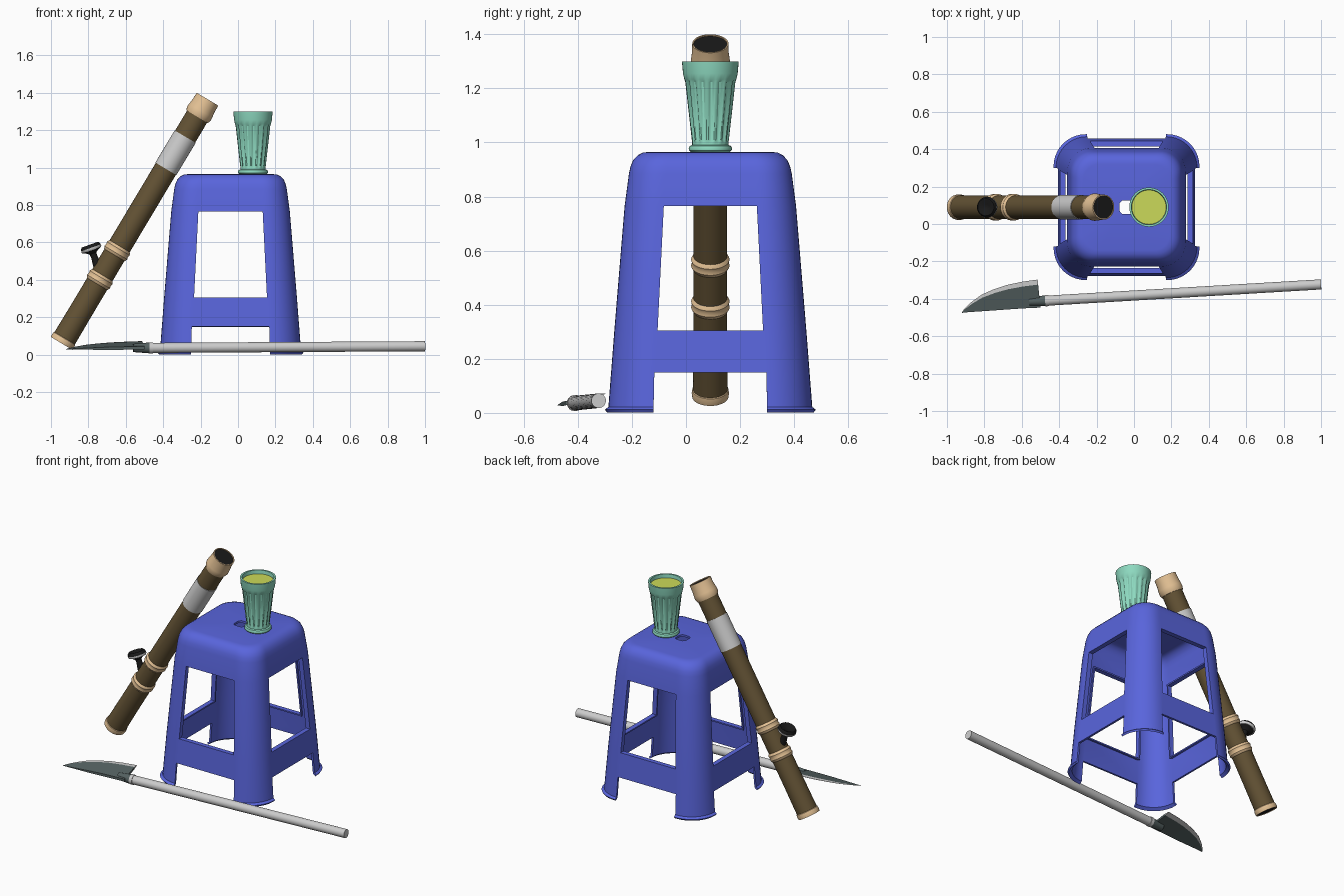
import bpy, bmesh
from math import sin, cos, pi, atan2
from mathutils import Vector, Matrix

if "Cube" in bpy.data.objects:
    bpy.data.objects.remove(bpy.data.objects["Cube"])


def material(name, r, g, b):
    m = bpy.data.materials.new(name)
    m.diffuse_color = (r, g, b, 1)
    m.use_nodes = True
    m.node_tree.nodes["Principled BSDF"].inputs["Base Color"].default_value = m.diffuse_color
    return m


BLUE = material("blue_plastic", 0.10, 0.13, 0.72)
GREEN = material("green_glass", 0.27, 0.70, 0.53)
DRINK = material("drink", 0.60, 0.70, 0.10)
BROWN = material("bamboo", 0.125, 0.085, 0.035)
TAN = material("pale_bamboo", 0.78, 0.54, 0.30)
BLACK = material("black", 0.01, 0.01, 0.01)
STEEL = material("dark_steel", 0.09, 0.12, 0.12)


def finish(name, bm, mat=None, angle=35, thickness=0):
    me = bpy.data.meshes.new(name)
    bm.to_mesh(me)
    bm.free()
    ob = bpy.data.objects.new(name, me)
    bpy.context.collection.objects.link(ob)
    if mat:
        me.materials.append(mat)
    bpy.ops.object.select_all(action='DESELECT')
    ob.select_set(True)
    bpy.context.view_layer.objects.active = ob
    if thickness:
        mod = ob.modifiers.new("wall", 'SOLIDIFY')
        mod.thickness = thickness
        mod.offset = -1
        bpy.ops.object.modifier_apply(modifier=mod.name)
    bpy.ops.object.shade_smooth_by_angle(angle=angle * pi / 180)
    return ob


def lathe(name, profile, mat, start, axis=(0, 0, 1), seg=48, groove=None):
    """Spin (radius, distance) points round an axis from a start point."""
    bm = bmesh.new()
    rings = []
    for r, s in profile:
        ring = []
        for i in range(seg):
            rr = r - (groove(i, s) if groove else 0)
            a = 2 * pi * i / seg
            ring.append(bm.verts.new((rr * cos(a), rr * sin(a), s)))
        rings.append(ring)
    for a, b in zip(rings, rings[1:]):
        for i in range(seg):
            j = (i + 1) % seg
            bm.faces.new((a[i], a[j], b[j], b[i]))
    bmesh.ops.remove_doubles(bm, verts=bm.verts, dist=1e-5)
    bmesh.ops.recalc_face_normals(bm, faces=bm.faces)
    rot = Vector((0, 0, 1)).rotation_difference(Vector(axis)).to_matrix().to_4x4()
    bm.transform(Matrix.Translation(start) @ rot)
    return finish(name, bm, mat)


# Stool: one shell of rounded-square rings (z, half width, corner radius, opening half width)
LEVELS = [(0.012, 0.390, 0.172, 0.21), (0.022, 0.377, 0.165, 0.21),
          (0.15, 0.367, 0.157, 0.207), (0.305, 0.355, 0.150, 0.195),
          (0.765, 0.317, 0.130, 0.172), (0.885, 0.301, 0.122, 0.165),
          (0.912, 0.295, 0.12, 0.16), (0.935, 0.285, 0.115, 0.16),
          (0.953, 0.268, 0.105, 0.15), (0.962, 0.250, 0.095, 0.14),
          (0.965, 0.230, 0.085, 0.13)]
ARC = 10
PER = ARC + 3
bm = bmesh.new()
rings = []
for z, h, r, w in LEVELS:
    side = [(h, -w), (h, w)]
    side += [(h - r + r * cos(pi / 2 * i / ARC), h - r + r * sin(pi / 2 * i / ARC)) for i in range(ARC + 1)]
    ring = []
    for k in range(4):
        m = Matrix.Rotation(k * pi / 2, 3, 'Z')
        ring += [bm.verts.new(m @ Vector((x, y, z))) for x, y in side]
    rings.append(ring)
# seat runs in to the round finger hole
hole = []
for v in rings[-1]:
    a = atan2(v.co.y, v.co.x)
    hole.append(bm.verts.new((0.042 * cos(a), 0.042 * sin(a), 0.965)))
rings.append(hole)
n = PER * 4
for lv, (a, b) in enumerate(zip(rings, rings[1:])):
    for i in range(n):
        if i % PER == 0 and lv in (0, 1, 3):    # gaps between legs, and windows
            continue
        j = (i + 1) % n
        bm.faces.new((a[i], a[j], b[j], b[i]))
# inward lip round each window
for k in range(4):
    p = [rings[3][k * PER], rings[3][k * PER + 1], rings[4][k * PER + 1], rings[4][k * PER]]
    inward = Matrix.Rotation(k * pi / 2, 3, 'Z') @ Vector((-0.03, 0, 0))
    q = [bm.verts.new(v.co + inward) for v in p]
    for i in range(4):
        j = (i + 1) % 4
        bm.faces.new((p[i], p[j], q[j], q[i]))
bm.transform(Matrix.Translation((-0.04, 0.09, 0)))
finish("stool", bm, BLUE, thickness=0.013)

# Ribbed glass with drink
GLASS = (0.08, 0.09, 0.965)


def flutes(i, s):
    return 0.007 if 0.045 < s < 0.262 and i % 4 < 2 else 0


lathe("glass", [(0, 0), (0.072, 0), (0.079, 0.006), (0.080, 0.014), (0.076, 0.022), (0.067, 0.026),
                (0.067, 0.036), (0.069, 0.046), (0.093, 0.258), (0.096, 0.268), (0.101, 0.29),
                (0.105, 0.335), (0.094, 0.335), (0.088, 0.28), (0.055, 0.04), (0, 0.04)],
      GREEN, GLASS, seg=64, groove=flutes)
lathe("drink", [(0, 0.305), (0.092, 0.312), (0, 0.312)], DRINK, GLASS)

# Leaning bamboo pipe
FOOT = Vector((-0.943, 0.09, 0.060))
AXIS = (Vector((-0.163, 0.09, 1.366)) - FOOT).normalized()


def pipe_part(name, profile, mat):
    return lathe(name, profile, mat, FOOT, AXIS)


pipe_part("pipe_tube", [(0.056, 0.02), (0.064, 0.02), (0.0625, 0.2), (0.0625, 1.43), (0.056, 1.43), (0.056, 0.02)], BROWN)
pipe_part("pipe_sleeve", [(0.06, 1.087), (0.0655, 1.087), (0.0655, 1.288), (0.06, 1.288)], None)
pipe_part("pipe_mouth", [(0.06, 1.412), (0.067, 1.412), (0.073, 1.43), (0.072, 1.45), (0.068, 1.48),
                         (0.067, 1.521), (0.062, 1.521), (0.062, 1.49)], TAN)
pipe_part("pipe_foot_ring", [(0.06, 0.006), (0.06, 0), (0.067, 0), (0.069, 0.015), (0.067, 0.03), (0.06, 0.036)], TAN)
for nm, s in (("lower", 0.398), ("upper", 0.578)):
    pipe_part(nm + "_node", [(0.06, s - 0.03), (0.065, s - 0.025), (0.071, s - 0.013), (0.0675, s),
                             (0.071, s + 0.013), (0.065, s + 0.025), (0.06, s + 0.03)], TAN)
pipe_part("mouth_opening", [(0, 1.512), (0.063, 1.512), (0.063, 1.516), (0, 1.516)], BLACK)
pipe_part("foot_opening", [(0, 0.003), (0.062, 0.003), (0.062, 0.01), (0, 0.01)], BLACK)

# Bowl on the side of the pipe
BOWL, TILT = (-0.735, 0.09, 0.43), Vector((-0.34, 0, 0.94)).normalized()
lathe("bowl_stem", [(0, 0), (0.024, 0), (0.022, 0.06), (0.017, 0.10), (0.019, 0.118), (0.035, 0.130),
                    (0.052, 0.138), (0, 0.138)], BLACK, BOWL, TILT, 32)
lathe("bowl_band", [(0, 0.136), (0.052, 0.136), (0.056, 0.142), (0.056, 0.150), (0, 0.150)], None, BOWL, TILT, 32)
lathe("bowl_cup", [(0, 0.148), (0.055, 0.150), (0.053, 0.160), (0.046, 0.168), (0.040, 0.168),
                   (0.015, 0.152), (0, 0.152)], BLACK, BOWL, TILT, 32)

# Long-handled blade on the ground
BUTT = Vector((1.0, -0.323, 0.045))
NECK = Vector((-0.50, -0.412, 0.036))
along = (NECK - BUTT).normalized()
L = (NECK - BUTT).length


def shaft_part(name, r, s0, s1, mat=None, r2=None):
    lathe(name, [(0, s0), (r, s0), (r2 or r, s1), (0, s1)], mat, BUTT, along, 32)


shaft_part("handle", 0.027, 0, L - 0.02)
shaft_part("collar", 0.030, L - 0.045, L - 0.025)
shaft_part("socket", 0.029, L - 0.025, L + 0.06, STEEL, 0.022)

# Blade cross-sections: (spine x, spine y, edge x, edge y)
STATIONS = [(-0.50, -0.447, -0.515, -0.297), (-0.57, -0.450, -0.60, -0.309),
            (-0.65, -0.455, -0.68, -0.326), (-0.72, -0.460, -0.75, -0.349),
            (-0.79, -0.465, -0.815, -0.378), (-0.85, -0.469, -0.87, -0.418),
            (-0.905, -0.473, -0.908, -0.455), (-0.919, -0.475, -0.920, -0.472)]


def blade_part(name, mat, t0, t1, thick0, thick1):
    bm = bmesh.new()
    loops = []
    for sx, sy, ex, ey in STATIONS:
        taper = min(1, (sx + 0.94) / 0.25)
        pts = []
        for t, th, sign in ((t0, thick0, 1), (t1, thick1, 1), (t1, thick1, -1), (t0, thick0, -1)):
            y = sy + (ey - sy) * t
            z = 0.036 + 0.24 * (y + 0.445) + sign * th * taper
            pts.append(bm.verts.new((sx + (ex - sx) * t, y, z)))
        loops.append(pts)
    for a, b in zip(loops, loops[1:]):
        for i in range(4):
            j = (i + 1) % 4
            bm.faces.new((a[i], a[j], b[j], b[i]))
    bm.faces.new(loops[0])
    bm.faces.new(loops[-1])
    bmesh.ops.recalc_face_normals(bm, faces=bm.faces)
    finish(name, bm, mat, 20)


blade_part("blade", STEEL, 0, 0.82, 0.008, 0.006)
blade_part("cutting_edge", None, 0.82, 1, 0.006, 0.0008)
